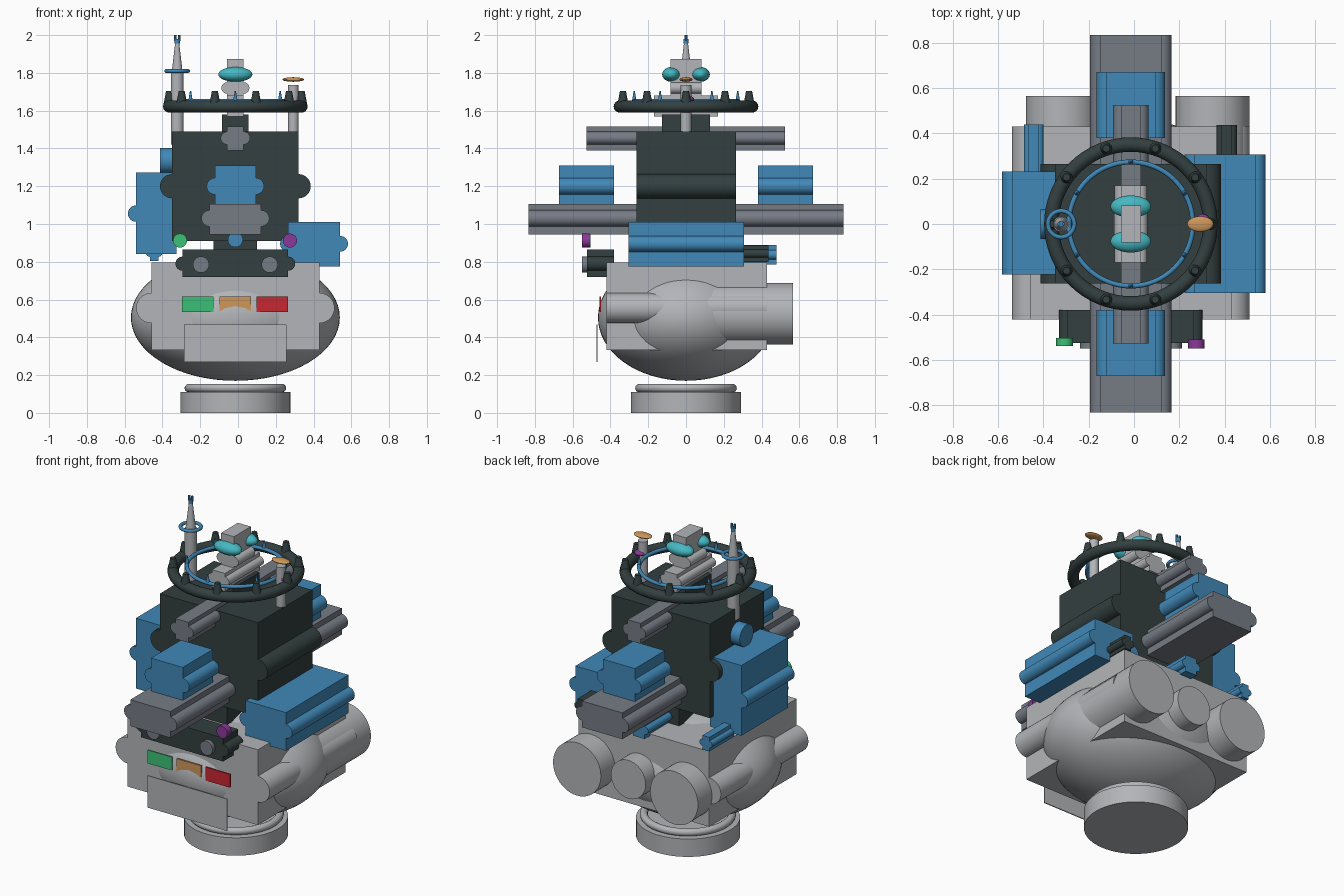
import bpy, bmesh, math
from mathutils import Matrix, Vector

if "Cube" in bpy.data.objects:
    bpy.data.objects.remove(bpy.data.objects["Cube"])

CX = -0.014  # centre line of the body


def material(name, r, g, b):
    m = bpy.data.materials.new(name)
    m.use_nodes = True
    m.diffuse_color = (r, g, b, 1)
    m.node_tree.nodes["Principled BSDF"].inputs["Base Color"].default_value = (r, g, b, 1)
    return m


LIGHT = material("light grey", .45, .46, .48)
MID = material("mid grey", .18, .2, .235)
DARK = material("dark slate", .033, .05, .05)
BLUE = material("blue", .052, .25, .48)
GREEN = material("green", .045, .53, .18)
RED = material("red", .58, .02, .03)
TAN = material("tan", .62, .31, .1)
TEAL = material("teal", .06, .48, .54)
PURPLE = material("purple", .26, .04, .32)

AXES = {"x": Matrix.Rotation(math.pi / 2, 4, "Y"),
        "y": Matrix.Rotation(math.pi / 2, 4, "X"), "z": Matrix.Identity(4)}


def finish(name, bm, mat):
    mesh = bpy.data.meshes.new(name)
    bm.to_mesh(mesh)
    bm.free()
    mesh.materials.append(mat)
    ob = bpy.data.objects.new(name, mesh)
    bpy.context.collection.objects.link(ob)
    for o in bpy.context.selected_objects:
        o.select_set(False)
    ob.select_set(True)
    bpy.context.view_layer.objects.active = ob
    bpy.ops.object.shade_smooth_by_angle(angle=math.radians(35))
    return ob


def add_cyl(bm, centre, r1, r2, length, axis="z", seg=32):
    bmesh.ops.create_cone(bm, cap_ends=True, segments=seg, radius1=r1, radius2=r2,
                          depth=length, matrix=Matrix.Translation(centre) @ AXES[axis])


def cyl(name, mat, centre, r, length, axis="z", r2=None, seg=32):
    bm = bmesh.new()
    add_cyl(bm, centre, r, r if r2 is None else r2, length, axis, seg)
    return finish(name, bm, mat)


def block(name, mat, xs, ys, zs, rib=0, rib_z=None):
    """Box with an optional round rib along y on both sides."""
    lo, hi = Vector((xs[0], ys[0], zs[0])), Vector((xs[1], ys[1], zs[1]))
    mid, size = (lo + hi) / 2, hi - lo
    bm = bmesh.new()
    bmesh.ops.create_cube(bm, size=1, matrix=Matrix.Translation(mid) @ Matrix.Diagonal((*size, 1)))
    if rib:
        for x in xs:
            add_cyl(bm, (x, mid.y, mid.z if rib_z is None else rib_z), rib, rib, size.y, "y")
    return finish(name, bm, mat)


def ellipsoid(name, mat, centre, radii, seg=32):
    bm = bmesh.new()
    bmesh.ops.create_uvsphere(bm, u_segments=seg, v_segments=seg // 2, radius=1,
                              matrix=Matrix.Translation(centre) @ Matrix.Diagonal((*radii, 1)))
    return finish(name, bm, mat)


def ring(name, mat, centre, major, minor):
    bpy.ops.mesh.primitive_torus_add(location=centre, major_radius=major, minor_radius=minor,
                                     major_segments=64, minor_segments=14)
    ob = bpy.context.object
    ob.name = name
    ob.data.materials.append(mat)
    bpy.ops.object.shade_smooth()


def spikes(name, mat, count, start, radius, z, height, r1, r2):
    bm = bmesh.new()
    for i in range(count):
        a = start + i * math.tau / count
        add_cyl(bm, (CX + radius * math.cos(a), radius * math.sin(a), z + height / 2),
                r1, r2, height, seg=12)
    finish(name, bm, mat)


def about(half):
    return (CX - half, CX + half)


# Pedestal
cyl("base_disc", LIGHT, (CX, 0, .055), .291, .11, seg=64)
ring("base_collar", LIGHT, (CX, 0, .131), .247, .022)

# Lower hull
ellipsoid("hull_bowl", LIGHT, (CX, 0, .505), (.553, .466, .335), 64)
block("hull_box", LIGHT, about(.445), (-.422, .43), (.333, .797), .08, .555)
for side, x in (("left", .347), ("right", -.315)):
    cyl(side + "_exhaust", LIGHT, (x, .283, .525), .163, .566, "y", seg=48)
cyl("middle_exhaust", LIGHT, (.015, .27, .54), .118, .54, "y", seg=48)

# Front plates
block("bow_plate", LIGHT, (-.286, .258), (-.475, -.469), (.27, .467))
for name, mat, x in (("green_panel", GREEN, -.214), ("tan_panel", TAN, -.014), ("red_panel", RED, .182)):
    block(name, mat, (x - .083, x + .083), (-.458, -.449), (.533, .615))

# Control console
block("console", DARK, about(.28), (-.525, -.38), (.72, .865), .037, .79)
for side, x in (("left", .168), ("right", -.196)):
    cyl(side + "_console_dial", MID, (x, -.525, .785), .043, .05, "y")
cyl("green_knob", GREEN, (-.307, -.522, .912), .037, .035, "y")
cyl("purple_knob", PURPLE, (.275, -.53, .912), .037, .04, "y")

# Tower
block("tower_neck", DARK, about(.115), (-.25, .25), (.78, .92))
cyl("neck_port", BLUE, (CX, -.25, .917), .04, .05, "y")
block("tower", DARK, about(.335), (-.263, .265), (.91, 1.49), .064, 1.2)
block("tower_cap", DARK, about(.07), (-.127, .127), (1.48, 1.58))

# Long beams through the tower
block("lower_beam", MID, about(.137), (-.833, .835), (.945, 1.107), .043, 1.03)
block("upper_beam", MID, about(.044), (-.527, .525), (1.39, 1.515), .034, 1.455)
for end, ys in (("front", (-.672, -.38)), ("back", (.38, .672))):
    block(end + "_gun_block", BLUE, about(.108), ys, (1.105, 1.31), .044, 1.2)

# Side pods
block("right_pod", BLUE, (-.54, -.325), (-.224, .232), (.84, 1.273), .043, 1.055)
block("left_pod", BLUE, (.265, .54), (-.304, .306), (.775, 1.01), .042, .895)
cyl("side_port", BLUE, (-.37, 0, 1.335), .067, .086, "x")

# Small rear fittings
block("rear_dark_fitting", DARK, (.387, .433), (.28, .437), (.8, .887), .022)
block("rear_right_fitting", BLUE, (-.467, -.42), (.2, .44), (.803, .89), .02)
block("rear_middle_fitting", BLUE, about(.04), (.25, .48), (.785, .89), .025)

# Crown rings
ring("outer_ring", DARK, (CX, 0, 1.622), .351, .032)
spikes("outer_ring_spikes", DARK, 10, 0, .351, 1.63, .073, .03, .016)
ring("inner_ring", BLUE, (CX, 0, 1.65), .274, .011)
spikes("inner_ring_spikes", BLUE, 6, math.pi / 6, .274, 1.65, .055, .012, .003)

# Head
block("head_base", LIGHT, about(.044), (-.17, .17), (1.57, 1.68), .028, 1.63)
block("head", LIGHT, about(.044), (-.082, .082), (1.67, 1.873), .03, 1.72)
for side, y in (("front", -.077), ("back", .077)):
    ellipsoid(side + "_eye", TEAL, (CX, y, 1.792), (.09, .049, .039))

# Tall antenna
AX = -.322
cyl("antenna_post", LIGHT, (AX, 0, 1.61), .034, .38)
ring("antenna_ring", BLUE, (AX, 0, 1.81), .058, .01)
cyl("antenna_cone", LIGHT, (AX, 0, 1.88), .03, .17, r2=.01)
cyl("antenna_tip", BLUE, (AX, 0, 1.968), .014, .025, seg=16)
for i, x in enumerate((-.01, .01)):
    cyl("antenna_prong_%d" % (i + 1), BLUE, (AX + x, 0, 1.985), .007, .03, seg=10)

# Short post with dish
cyl("dish_post", LIGHT, (.293, 0, 1.61), .028, .25)
ellipsoid("dish", TAN, (.293, 0, 1.765), (.058, .034, .012))
ellipsoid("post_light", PURPLE, (.303, .01, 1.66), (.034, .034, .018), 24)
